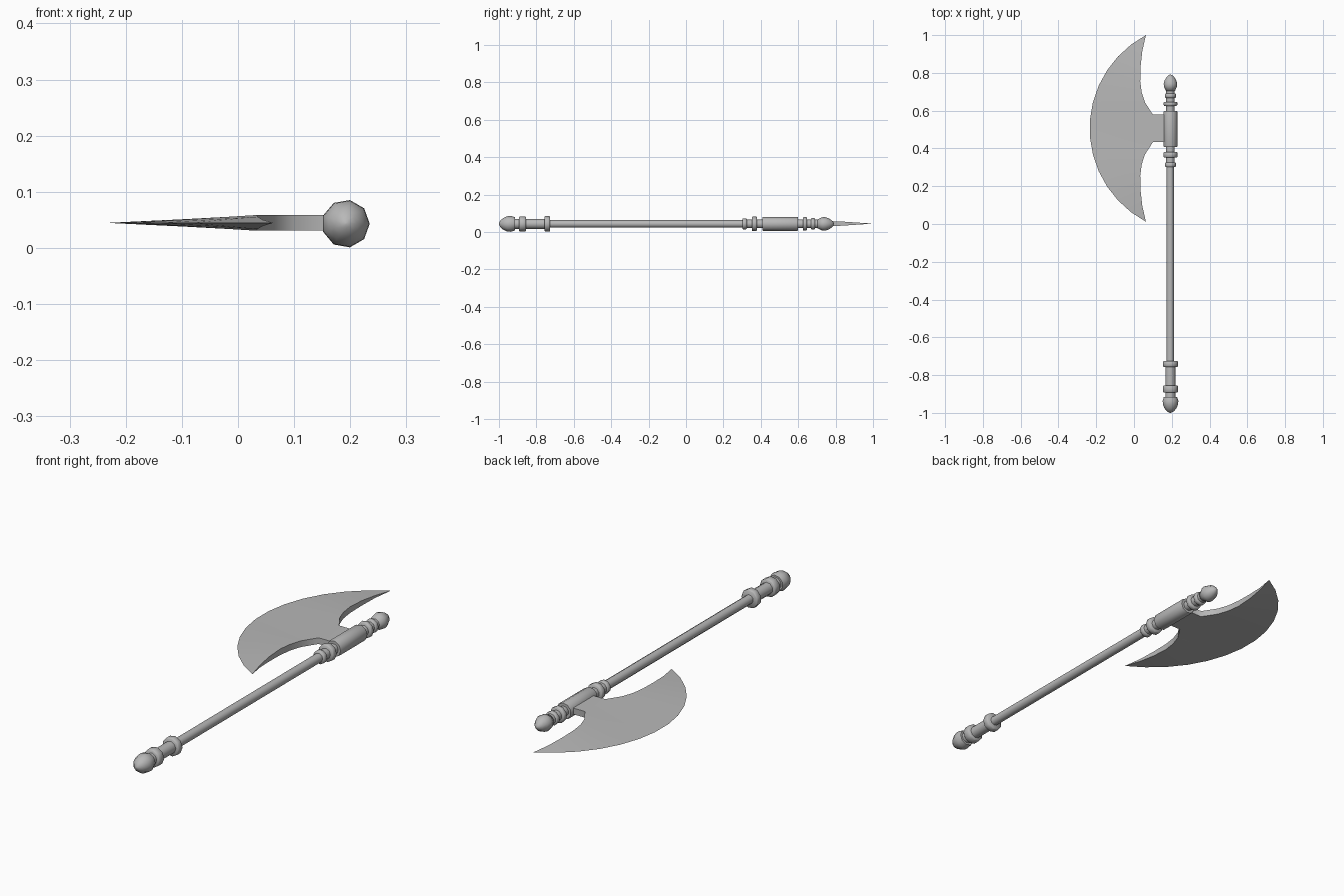
import bpy, bmesh
from math import sin, cos, asin, radians, pi

if "Cube" in bpy.data.objects:
    bpy.data.objects.remove(bpy.data.objects["Cube"])

CX, CZ, SIDES = 0.192, 0.043, 9

# Dark grey metal
metal = bpy.data.materials.new("dark_metal")
metal.diffuse_color = (0.48, 0.48, 0.48, 1)
metal.use_nodes = True
metal.node_tree.nodes["Principled BSDF"].inputs["Base Color"].default_value = metal.diffuse_color


def finish(name, bm, angle=70):
    bmesh.ops.recalc_face_normals(bm, faces=bm.faces)
    me = bpy.data.meshes.new(name)
    bm.to_mesh(me)
    bm.free()
    me.materials.append(metal)
    ob = bpy.data.objects.new(name, me)
    bpy.context.collection.objects.link(ob)
    bpy.ops.object.select_all(action='DESELECT')
    ob.select_set(True)
    bpy.context.view_layer.objects.active = ob
    bpy.ops.object.shade_smooth_by_angle(angle=radians(angle))
    return ob


def lathe(name, profile):
    """Nine-sided turned part along y from (y, radius) pairs."""
    bm = bmesh.new()
    rings = []
    for y, r in profile:
        rings.append([bm.verts.new((CX + r * cos(2 * pi * i / SIDES), y,
                                    CZ + r * sin(2 * pi * i / SIDES)))
                      for i in range(SIDES)])
    for a, b in zip(rings, rings[1:]):
        for i in range(SIDES):
            j = (i + 1) % SIDES
            bm.faces.new((a[i], a[j], b[j], b[i]))
    bm.faces.new(rings[0])
    bm.faces.new(rings[-1])
    return finish(name, bm)


def collar(name, y0, y1, r):
    c = 0.004
    return lathe(name, [(y0, r - c), (y0 + c, r), (y1 - c, r), (y1, r - c)])


# Shaft, grip and the rod running through the head
lathe("shaft", [(-0.75, 0.0205), (0.32, 0.0205)])
lathe("grip", [(-0.93, 0.027), (-0.74, 0.027)])
lathe("head_rod", [(0.31, 0.0235), (0.72, 0.0235)])

# Collars
for name, y0, y1, r in [("grip_lower_collar", -0.893, -0.855, 0.041),
                        ("grip_upper_collar", -0.757, -0.726, 0.042),
                        ("head_collar_1", 0.301, 0.325, 0.030),
                        ("head_collar_2", 0.352, 0.380, 0.039),
                        ("head_collar_3", 0.625, 0.647, 0.037),
                        ("head_collar_4", 0.668, 0.690, 0.031)]:
    collar(name, y0, y1, r)

# Blade socket
lathe("socket", [(0.408, 0.036), (0.412, 0.0375), (0.594, 0.0375), (0.598, 0.036)])

# Pommel and top finial
lathe("pommel", [(-0.915, 0.036), (-0.935, 0.0428), (-0.955, 0.0415),
                 (-0.975, 0.033), (-0.991, 0.020), (-0.998, 0.008), (-1.0, 0.002)])
lathe("finial", [(0.703, 0.024), (0.728, 0.036), (0.742, 0.037), (0.760, 0.032),
                 (0.778, 0.021), (0.787, 0.011), (0.791, 0.002)])

# Crescent blade: sharp circular outer edge, thick inner edge, pointed horns
CY, BZ, R, ARC_X, HALF, T = 0.506, 0.0445, 0.558, 0.323, 0.494, 0.014
inner = [(0.044, 0.41), (0.035, 0.33), (0.033, 0.25), (0.041, 0.19),
         (0.058, 0.138), (0.10, 0.073)]
inner = inner + [(x, -d) for x, d in reversed(inner)]
amax = asin(HALF / R)
n = len(inner)

bm = bmesh.new()
tips = [bm.verts.new((0.063, CY + s * HALF, BZ)) for s in (1, -1)]
edge, upper, lower = [], [], []
for i, (x, d) in enumerate(inner):
    a = amax * (1 - 2 * (i + 1) / (n + 1))
    edge.append(bm.verts.new((ARC_X - R * cos(a), CY + R * sin(a), BZ)))
    t = T * min(1, (HALF - abs(d)) / 0.21)
    upper.append(bm.verts.new((x, CY + d, BZ + t)))
    lower.append(bm.verts.new((x, CY + d, BZ - t)))
mid = n // 2 - 1
for i in range(n - 1):
    bm.faces.new((edge[i], edge[i + 1], upper[i + 1], upper[i]))
    bm.faces.new((edge[i], edge[i + 1], lower[i + 1], lower[i]))
    if i != mid:
        bm.faces.new((upper[i], upper[i + 1], lower[i + 1], lower[i]))
for k, tip in ((0, tips[0]), (-1, tips[1])):
    bm.faces.new((tip, edge[k], upper[k]))
    bm.faces.new((tip, edge[k], lower[k]))
    bm.faces.new((tip, upper[k], lower[k]))

# Neck joining the blade to the socket
start = [upper[mid], upper[mid + 1], lower[mid + 1], lower[mid]]
end = [bm.verts.new((0.17, v.co.y, v.co.z)) for v in start]
for i in range(4):
    j = (i + 1) % 4
    bm.faces.new((start[i], start[j], end[j], end[i]))
bm.faces.new(end)
finish("blade", bm, 62)
